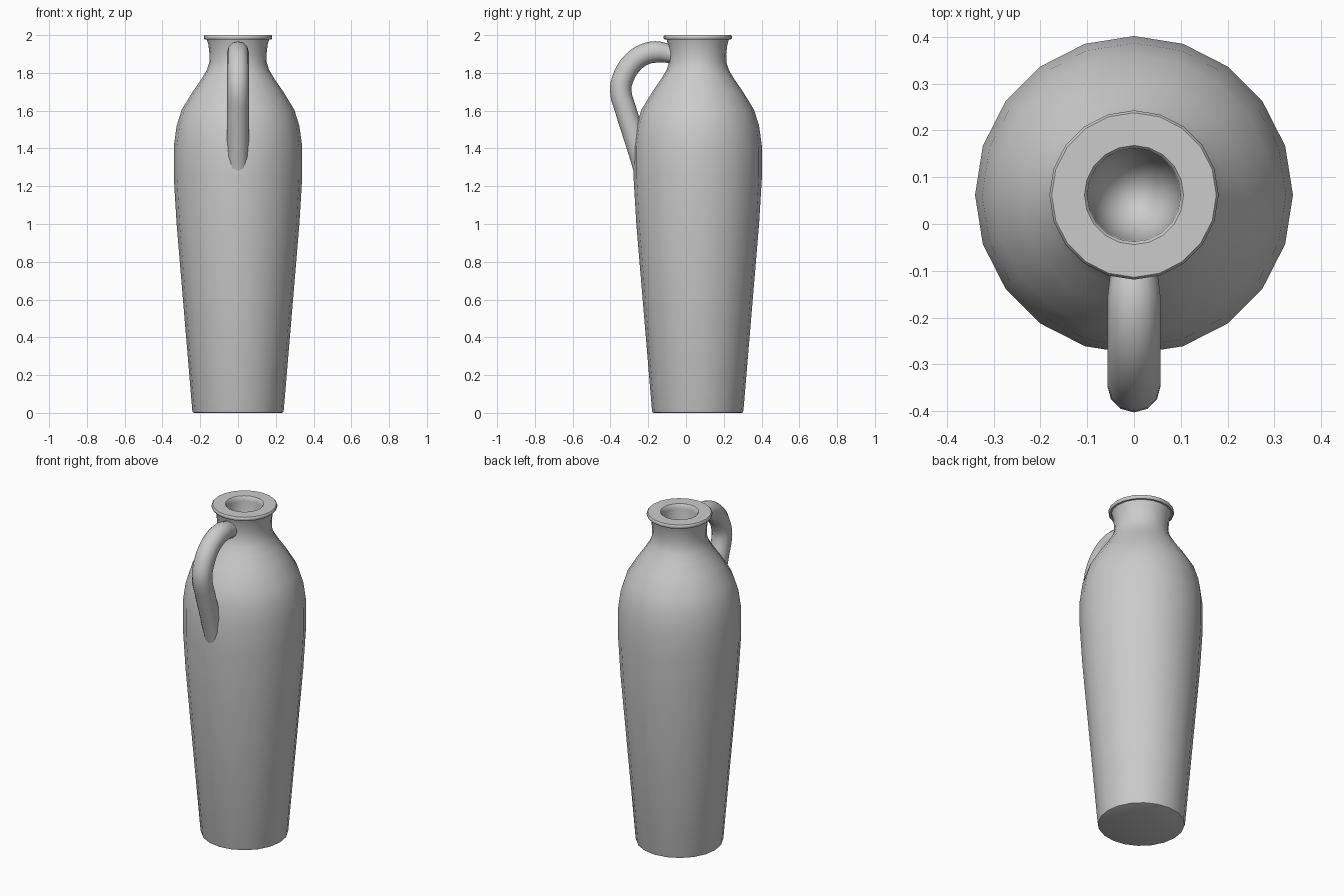
import bpy, bmesh, math

if "Cube" in bpy.data.objects:
    bpy.data.objects.remove(bpy.data.objects["Cube"])

SIDES = 20
CENTRE_Y = 0.062


def lathe(name, profile):
    """Revolve (radius, z) points around the jug axis; radius 0 closes to a pole."""
    bm = bmesh.new()
    rings = []
    for r, z in profile:
        if r == 0:
            rings.append([bm.verts.new((0, 0, z))] * SIDES)
        else:
            rings.append([bm.verts.new((r * math.cos(2 * math.pi * i / SIDES),
                                        r * math.sin(2 * math.pi * i / SIDES), z))
                          for i in range(SIDES)])
    for a, b in zip(rings, rings[1:]):
        for i in range(SIDES):
            j = (i + 1) % SIDES
            bm.faces.new(list(dict.fromkeys((a[i], a[j], b[j], b[i]))))
    bmesh.ops.recalc_face_normals(bm, faces=bm.faces)
    mesh = bpy.data.meshes.new(name)
    bm.to_mesh(mesh)
    bm.free()
    obj = bpy.data.objects.new(name, mesh)
    bpy.context.collection.objects.link(obj)
    obj.location.y = CENTRE_Y
    return obj


def smooth(obj, angle):
    bpy.ops.object.select_all(action='DESELECT')
    obj.select_set(True)
    bpy.context.view_layer.objects.active = obj
    bpy.ops.object.shade_smooth_by_angle(angle=math.radians(angle))


# Jug body: base, tapered wall, shoulder, neck, rim and inner mouth
body = lathe("jug_body", [
    (0, 0), (0.232, 0), (0.239, 0.003), (0.242, 0.012),
    (0.325, 1.0), (0.34, 1.25), (0.34, 1.41), (0.325, 1.52), (0.298, 1.605),
    (0.24, 1.70), (0.195, 1.765), (0.165, 1.815), (0.152, 1.855), (0.151, 1.90),
    (0.157, 1.95), (0.165, 1.977),
    (0.176, 1.977), (0.181, 1.983), (0.181, 1.994), (0.176, 2.0),
    (0.106, 2.0), (0.10, 1.994), (0.098, 1.97), (0.092, 1.89), (0.07, 1.82),
    (0.035, 1.785), (0, 1.775)])
smooth(body, 40)

# Handle: round tube from the neck, over and down into the shoulder
path = [(-0.06, 1.895), (-0.10, 1.904), (-0.16, 1.911), (-0.225, 1.896),
        (-0.285, 1.852), (-0.328, 1.785), (-0.346, 1.71), (-0.318, 1.60),
        (-0.28, 1.48), (-0.245, 1.37), (-0.215, 1.27)]
curve = bpy.data.curves.new("handle", 'CURVE')
curve.dimensions = '3D'
curve.bevel_depth = 0.057
curve.bevel_resolution = 4
curve.resolution_u = 3
curve.use_fill_caps = True
spline = curve.splines.new('BEZIER')
spline.bezier_points.add(len(path) - 1)
for i, (p, (y, z)) in enumerate(zip(spline.bezier_points, path)):
    p.co = (0, y, z)
    p.handle_left_type = p.handle_right_type = 'AUTO'
    p.radius = 0.88 if i < 2 else 1.0
handle = bpy.data.objects.new("handle", curve)
bpy.context.collection.objects.link(handle)
